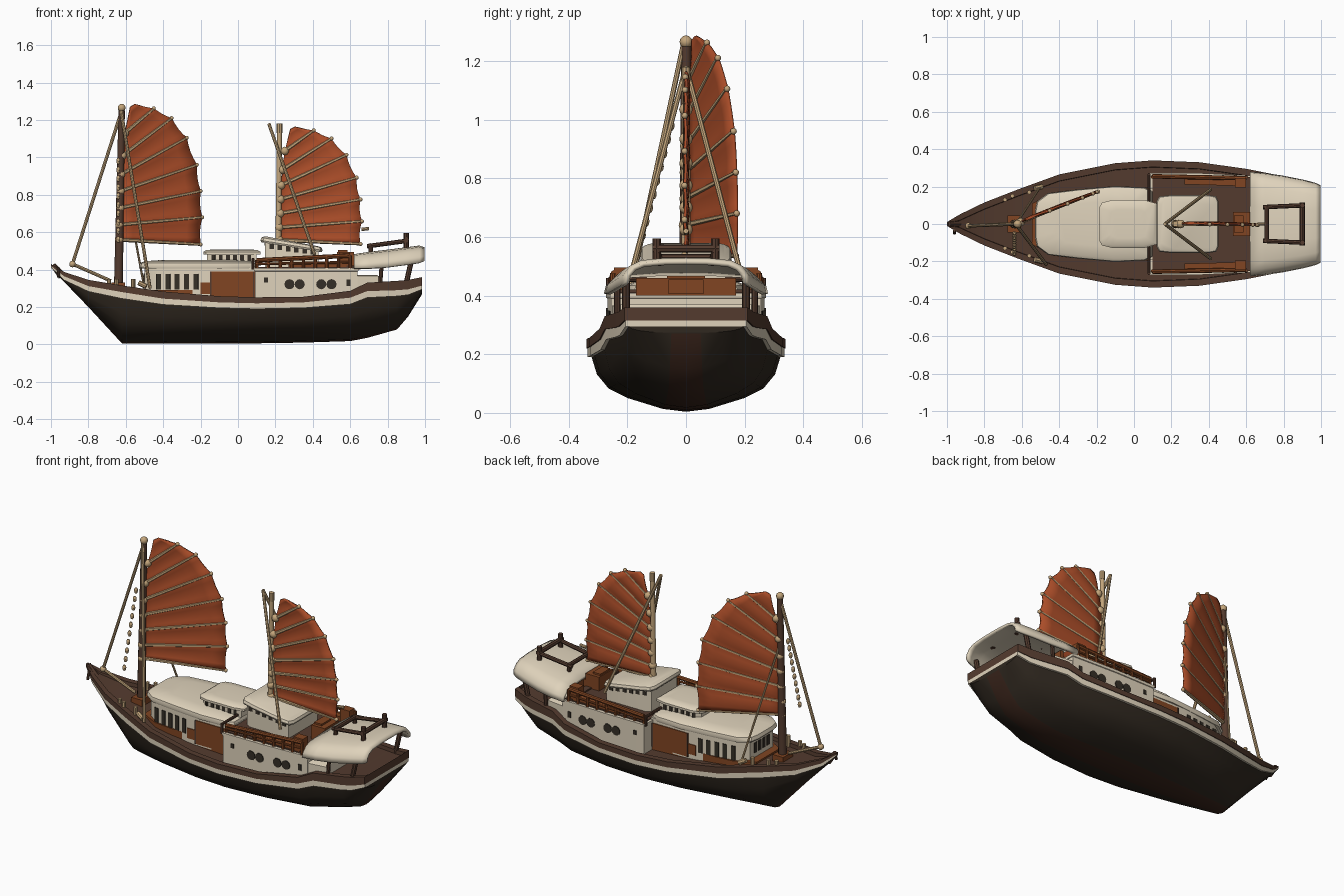
import bpy, bmesh, math
from mathutils import Vector, Matrix

if "Cube" in bpy.data.objects:
    bpy.data.objects.remove(bpy.data.objects["Cube"])

def mat(name, *c):
    m = bpy.data.materials.new(name)
    m.diffuse_color = (*c, 1)
    m.use_nodes = True
    m.node_tree.nodes["Principled BSDF"].inputs["Base Color"].default_value = m.diffuse_color
    return m

CREAM = mat("cream_paint", .74, .65, .50)
SAIL = mat("rust_sailcloth", .41, .075, .022)
HULL = mat("dark_hull", .029, .021, .014)
KEEL = mat("keel_brown", .042, .018, .011)
DECK = mat("deck_brown", .088, .044, .028)
WOOD = mat("warm_wood", .22, .06, .016)
SPAR = mat("pale_spar", .55, .38, .20)
GLASS = mat("dark_glass", .035, .028, .02)

def finish(name, bm, *mats):
    bmesh.ops.recalc_face_normals(bm, faces=bm.faces)
    me = bpy.data.meshes.new(name)
    bm.to_mesh(me)
    bm.free()
    for m in mats:
        me.materials.append(m)
    for p in me.polygons:
        p.use_smooth = True
    me.set_sharp_from_angle(angle=math.radians(35))
    ob = bpy.data.objects.new(name, me)
    bpy.context.collection.objects.link(ob)
    return ob

def rod(bm, a, b, r, r2=None, seg=8):
    a, b = Vector(a), Vector(b)
    m = Matrix.Translation((a + b) / 2) @ (b - a).to_track_quat('Z', 'Y').to_matrix().to_4x4()
    bmesh.ops.create_cone(bm, cap_ends=True, segments=seg, radius1=r, radius2=r if r2 is None else r2,
                          depth=(b - a).length, matrix=m)

def box(bm, c, s, rz=0):
    bmesh.ops.create_cube(bm, size=1, matrix=Matrix.Translation(c) @ Matrix.Rotation(rz, 4, 'Z')
                          @ Matrix.Diagonal((*s, 1)))

def ball(bm, c, r, zs=1):
    bmesh.ops.create_uvsphere(bm, u_segments=10, v_segments=6, radius=r,
                              matrix=Matrix.Translation(c) @ Matrix.Diagonal((1, 1, zs, 1)))

def slab(name, half, rings, m, slope=0):
    """Symmetric outline (x, half width) lofted through (scale, z) rings."""
    bm = bmesh.new()
    pts = half + [(x, -w) for x, w in reversed(half)]
    cx = (half[0][0] + half[-1][0]) / 2
    loops = [[bm.verts.new((cx + (x - cx) * s, y * s, z + slope * (x - cx))) for x, y in pts] for s, z in rings]
    n = len(pts)
    for A, B in zip(loops, loops[1:]):
        for i in range(n):
            bm.faces.new((A[i], A[(i + 1) % n], B[(i + 1) % n], B[i]))
    bm.faces.new(loops[0])
    bm.faces.new(loops[-1])
    return finish(name, bm, m)

def lerp(tab, x):
    for a, b in zip(tab, tab[1:]):
        if x <= b[0]:
            t = (x - a[0]) / (b[0] - a[0])
            return a[1] + t * (b[1] - a[1]), (b[1] - a[1]) / (b[0] - a[0])
    return tab[-1][1], 0

# --- hull: stations of x, half width, keel z, stripe low, stripe high, rail top
ST = [(-1, .008, .41, .414, .42, .43), (-.93, .042, .335, .345, .365, .388),
      (-.8, .105, .20, .283, .312, .345), (-.62, .175, .005, .245, .28, .315),
      (-.4, .255, .004, .213, .245, .283), (-.1, .315, .004, .195, .225, .258),
      (.1, .33, .006, .19, .22, .252), (.35, .32, .01, .195, .225, .255),
      (.6, .285, .018, .215, .25, .287), (.69, .267, .035, .25, .285, .33),
      (.85, .235, .08, .258, .29, .34), (.91, .22, .15, .265, .295, .345), (.985, .20, .27, .295, .315, .36)]
BILGE = [(0, 0), (.25, .05), (.6, .24), (.8, .42), (.92, .68), (.975, 1)]

def section(x, w, k, s0, s1, top):
    p = [(w * f, k + (s0 - k) * g) for f, g in BILGE]
    o = w + min(.006, w * .2)
    p += [(o, s0), (o, s1), (o + min(.004, w * .1), s1), (o + min(.004, w * .1), top),
          (w - min(.025, w * .5), top), (w - min(.027, w * .55), top - .022 * min(1, w * 10))]
    return p

bm = bmesh.new()
rows = []
for st in ST:
    p = section(*st)
    rows.append([[bm.verts.new((st[0], s * y, z)) for y, z in p] for s in (1, -1)])
BAND = [1, 0, 0, 0, 0, 2, 2, 3, 3, 3, 3]
for A, B in zip(rows, rows[1:]):
    for s in (0, 1):
        for i, m in enumerate(BAND):
            bm.faces.new((A[s][i], A[s][i + 1], B[s][i + 1], B[s][i])).material_index = m
    bm.faces.new((A[0][-1], A[1][-1], B[1][-1], B[0][-1])).material_index = 3
for R in (rows[0], rows[-1]):
    for i, m in enumerate(BAND):
        bm.faces.new((R[0][i], R[0][i + 1], R[1][i + 1], R[1][i])).material_index = m
bmesh.ops.remove_doubles(bm, verts=bm.verts, dist=1e-5)
finish("hull", bm, HULL, KEEL, CREAM, DECK)
bm = bmesh.new()
rod(bm, (-.94, 0, .365), (-.99, 0, .425), .022, .014)
rod(bm, (-.96, -.035, .41), (-.96, -.05, .36), .008)
finish("bow_post", bm, DECK)

# --- forward cabin, roof tiers
FC = [(-.5, .11), (-.43, .16), (-.2, .19), (.1, .19)]
slab("forward_cabin", FC, [(1, .24), (1, .42)], CREAM)
slab("forward_cabin_base", [(-.545, .11), (-.43, .17), (-.33, .182), (.1, .194)], [(1, .22), (1, .292)], WOOD)
slab("forward_roof", [(-.53, .07), (-.52, .12), (-.46, .165), (-.3, .185), (-.1, .203), (.06, .195), (.1, .175)],
     [(.98, .405), (1, .415), (.98, .435), (.9, .445), (.6, .452)], CREAM)
MC = [(-.165, .09), (-.13, .112), (.1, .112)]
slab("middle_tier", MC, [(1, .44), (1, .49)], CREAM)
slab("middle_roof", [(-.185, .09), (-.17, .115), (-.12, .127), (.06, .127), (.12, .11)],
     [(1, .482), (1, .495), (.9, .505), (.6, .508)], CREAM)
WC = [(.145, .12), (.17, .135), (.43, .135)]
slab("wheelhouse", WC, [(1, .40), (1, .535)], CREAM, -.1)
slab("wheelhouse_roof", [(.12, .12), (.135, .148), (.2, .155), (.4, .155), (.44, .148), (.452, .12)],
     [(.97, .52), (1, .53), (.97, .545), (.85, .552)], CREAM, -.16)

# --- aft cabin and its deck
AC = [(.09, .268), (.35, .268), (.64, .255)]
slab("aft_cabin", AC, [(1, .225), (1, .39), (1.015, .392), (1.015, .408)], CREAM)
slab("upper_deck", [(.1, .255), (.63, .247)], [(1, .40), (1, .413)], DECK)
slab("stern_bulwark", [(.63, .252), (.75, .235)], [(1, .26), (1, .365), (.95, .37)], CREAM)

# --- side doors and windows
bm, wd = bmesh.new(), bmesh.new()
def pane(tab, x, z, w, h, target, t=.008):
    y, k = lerp(tab, x)
    for s in (1, -1):
        box(target, (x, s * y, z), (w, t, h), s * math.atan(k))
for i in range(5):
    pane(FC, -.425 + .05 * i, .335, .026, .085, bm)
for i in range(6):
    pane(MC, -.13 + .038 * i, .462, .02, .03, bm)
for i in range(6):
    pane(WC, .18 + .044 * i, .525 - .006 * i, .024, .03, bm)
for x in (.275, .33, .445, .5):
    for s in (1, -1):
        y, k = lerp(AC, x)
        rod(bm, (x, s * (y - .004), .322), (x, s * (y + .004), .322), .027, seg=12)
pane(AC, .15, .345, .02, .025, bm)
pane(AC, .59, .33, .02, .035, bm)
for y in (-.06, -.02, .02, .06):
    box(bm, (-.5, y, .35), (.008, .024, .06))
    box(bm, (.147, y, .545), (.008, .024, .03))
finish("windows", bm, GLASS)
pane(FC, -.03, .32, .24, .14, wd, .009)
pane(FC, -.175, .30, .05, .06, wd, .009)
finish("side_doors", wd, WOOD)
bm = bmesh.new()
for x in (-.145, .085):
    pane(FC, x, .32, .008, .14, bm, .014)
finish("door_frames", bm, DECK)

# --- upper deck railings, benches, helm
bm = bmesh.new()
for s in (1, -1):
    rod(bm, (.1, s * .255, .45), (.6, s * .245, .475), .012)
    rod(bm, (.1, s * .255, .43), (.6, s * .245, .44), .007)
    for i in range(9):
        x = .1 + .0625 * i
        rod(bm, (x, s * .253, .405), (x, s * .25, .452 + .003 * i), .009)
    box(bm, (.43, s * .225, .425), (.32, .035, .03), -s * .03)
    box(bm, (.57, s * .22, .45), (.06, .05, .09))
box(bm, (.575, 0, .45), (.09, .13, .09))
box(bm, (.63, 0, .43), (.1, .12, .05))
box(bm, (.56, 0, .49), (.05, .09, .03))
box(bm, (.645, 0, .43), (.02, .34, .06))
finish("upper_deck_woodwork", bm, WOOD)
bm = bmesh.new()
for s in (1, -1):
    rod(bm, (.08, s * .12, .455), (.08, s * .265, .455), .008)
    rod(bm, (.08, s * .265, .40), (.08, s * .265, .46), .008)
box(bm, (.6, 0, .415), (.04, .5, .012))
finish("deck_crossbars", bm, DECK)

# --- stern canopy: arched shell
bm = bmesh.new()
ARCH = [(-1, 0), (-.98, .35), (-.88, .7), (-.72, .9), (-.35, .99), (0, 1)]
ARCH += [(-u, v) for u, v in reversed(ARCH[:-1])]
prev = None
for x, hw, top, edge in [(.62, .272, .475, .405), (.7, .265, .487, .405), (.8, .25, .499, .412),
                         (.9, .23, .512, .425), (.97, .212, .521, .435), (.995, .2, .512, .445)]:
    row = [bm.verts.new((x, hw * u, edge + (top - edge) * v)) for u, v in ARCH]
    if prev:
        for i in range(len(row) - 1):
            bm.faces.new((prev[i], prev[i + 1], row[i + 1], row[i]))
    prev = row
ob = finish("stern_canopy", bm, CREAM)
sol = ob.modifiers.new("thickness", 'SOLIDIFY')
sol.thickness, sol.offset = .016, 0
bm = bmesh.new()
for s in (1, -1):
    rod(bm, (.9, s * .205, .33), (.93, s * .205, .46), .014)
    rod(bm, (.76, s * .235, .32), (.77, s * .235, .45), .011)
    rod(bm, (.69, s * .09, .525), (.91, s * .1, .555), .012)
    rod(bm, (.71, s * .09, .48), (.71, s * .09, .54), .012)
    rod(bm, (.9, s * .1, .50), (.9, s * .1, .595), .014)
rod(bm, (.71, -.1, .53), (.71, .1, .53), .012)
rod(bm, (.9, -.115, .56), (.9, .115, .56), .014)
finish("canopy_posts_and_rack", bm, DECK)

# --- batten sails, luff and leech given bottom to top
LUFF = [(-.635, .56), (-.635, .64), (-.63, .73), (-.628, .82), (-.625, .91), (-.618, 1.01), (-.605, 1.13), (-.575, 1.27)]
LEECH = [(-.2, .535), (-.192, .68), (-.2, .82), (-.22, .96), (-.275, 1.105), (-.355, 1.21), (-.45, 1.262), (-.55, 1.285)]
def sail(name, dx, kz, swing):
    def P(p, bulge=0):
        return Vector((p[0] + dx, swing * (p[0] + .63) / .43 + bulge, .55 + (p[1] - .55) * kz))
    bm, sp = bmesh.new(), bmesh.new()
    prev = None
    NU, NV = 6, 4
    for i in range(len(LUFF)):
        for j in range(NV if i < len(LUFF) - 1 else 1):
            v = j / NV
            k = min(i + 1, len(LUFF) - 1)
            a = Vector(LUFF[i]).lerp(Vector(LUFF[k]), v)
            b = Vector(LEECH[i]).lerp(Vector(LEECH[k]), v)
            sc = math.sin(math.pi * v)
            row = []
            for n in range(NU + 1):
                u = n / NU
                q = a.lerp(b, u * (1 - .02 * sc))
                row.append(bm.verts.new(P(q, .01 * sc * math.sin(math.pi * (.15 + .7 * u)))))
            if prev:
                for n in range(NU):
                    bm.faces.new((prev[n], prev[n + 1], row[n + 1], row[n]))
            prev = row
        a, b = P(LUFF[i]), P(LEECH[i])
        if i < len(LUFF) - 1:
            rod(sp, a, b, .011, .008, 6)
            ball(sp, b, .011)
            ball(sp, a, .023)
    ob = finish(name, bm, SAIL)
    m = ob.modifiers.new("thickness", 'SOLIDIFY')
    m.thickness, m.offset = .01, 0
    finish(name + "_battens", sp, SPAR)
sail("fore_sail", 0, 1, .17)
sail("aft_sail", .855, .835, -.005)

# --- masts
bm = bmesh.new()
rod(bm, (-.64, 0, .27), (-.622, 0, 1.25), .024, .017, 12)
finish("fore_mast", bm, DECK)
bm = bmesh.new()
rod(bm, (.215, 0, .5), (.222, 0, 1.16), .016, .013, 12)
finish("aft_mast", bm, SPAR)
bm = bmesh.new()
box(bm, (-.64, 0, .3), (.07, .09, .06))
finish("mast_step", bm, WOOD)

# --- stays, mast caps, rope beads and deck bitts
bm = bmesh.new()
ball(bm, (-.622, 0, 1.265), .022)
rod(bm, (.222, 0, 1.13), (.222, 0, 1.18), .015)
rod(bm, (-.622, 0, 1.25), (-.885, -.01, .43), .009)
rod(bm, (-.885, -.01, .43), (-.68, 0, .34), .009)
ball(bm, (-.885, -.01, .43), .018)
rod(bm, (-.625, -.01, 1.25), (-.47, -.215, .30), .009)
rod(bm, (-.63, .0, 1.0), (-.5, .2, .30), .006)
for s in (1, -1):
    rod(bm, (.165, 0, 1.18), (.41, s * .185, .48), .009)
    for x, y in ((-.65, .15), (-.69, .13), (-.56, .17)):
        rod(bm, (x, s * y, .28), (x, s * y, .35), .011)
    rod(bm, (-.49, s * .2, .31), (-.53, s * .19, .33), .014)
for i in range(10):
    t = i / 9
    ball(bm, (-.64, -.05 - .11 * t, .98 - .42 * t), .011, 1.7)
rod(bm, (.66, 0, .615), (.7, 0, .62), .009)
finish("stays_and_bitts", bm, SPAR)
